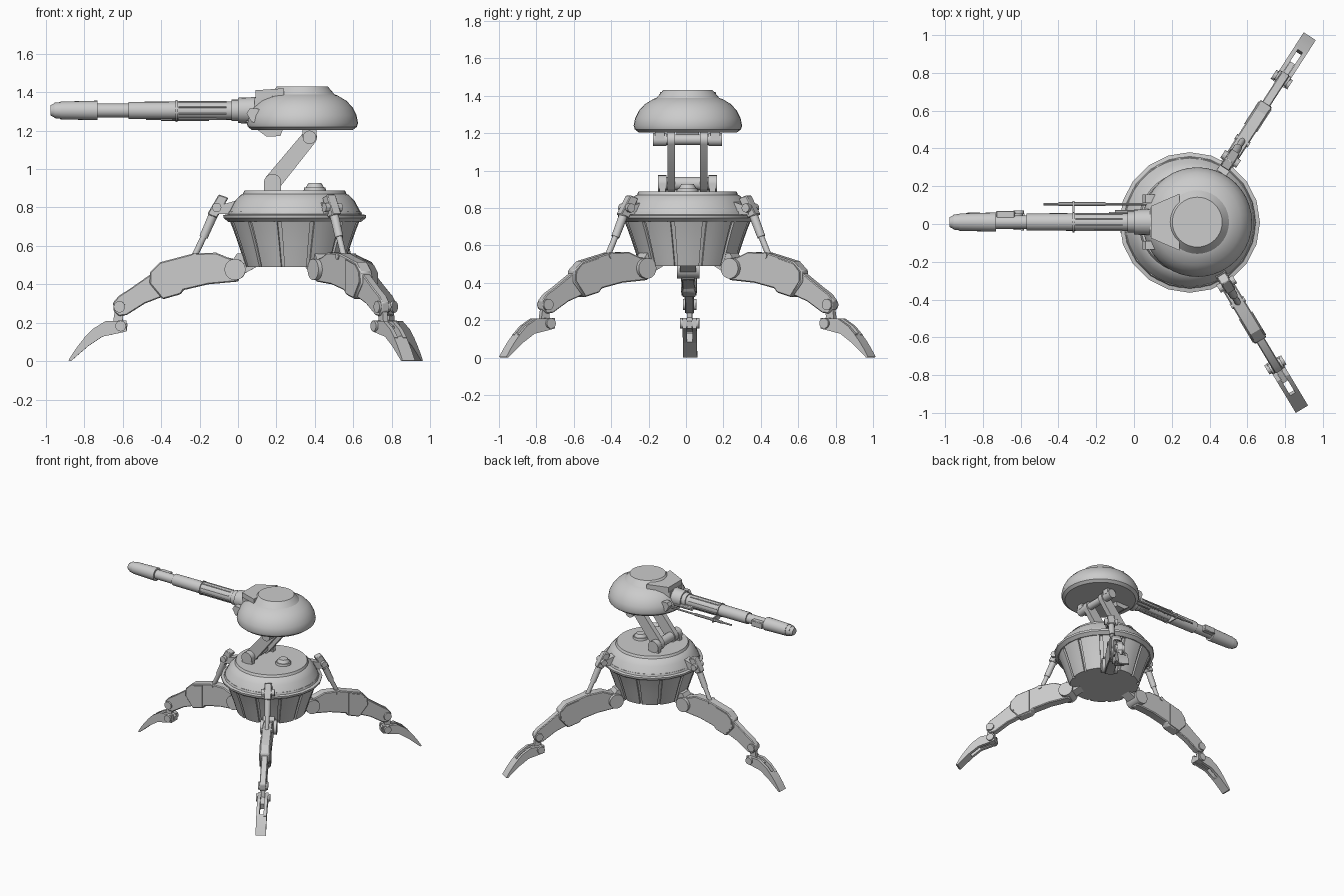
import bpy, bmesh
from math import cos, sin, pi, radians
from mathutils import Vector, Matrix

if "Cube" in bpy.data.objects:
    bpy.data.objects.remove(bpy.data.objects["Cube"])

HUB = Matrix.Translation((0.295, 0.008, 0))
GUN_Y, GUN_Z = 0.01, 1.305


def finish(name, bm, mat=Matrix(), bevel=0.0):
    bmesh.ops.remove_doubles(bm, verts=bm.verts, dist=1e-5)
    bmesh.ops.recalc_face_normals(bm, faces=bm.faces)
    me = bpy.data.meshes.new(name)
    bm.to_mesh(me)
    bm.free()
    ob = bpy.data.objects.new(name, me)
    bpy.context.collection.objects.link(ob)
    ob.matrix_world = mat
    if bevel:
        m = ob.modifiers.new("Bevel", "BEVEL")
        m.width, m.segments, m.limit_method = bevel, 1, "ANGLE"
    bpy.ops.object.select_all(action="DESELECT")
    ob.select_set(True)
    bpy.context.view_layer.objects.active = ob
    bpy.ops.object.shade_smooth_by_angle(angle=radians(28))
    return ob


def lathe(name, prof, n, mat=Matrix(), arc=None):
    """Revolve a closed (radius, z) outline; arc=(start, end) gives a capped sector."""
    bm = bmesh.new()
    a0, a1 = arc or (0, 2 * pi)
    rings = []
    for i in range(n + 1):
        a = a0 + (a1 - a0) * i / n
        rings.append([bm.verts.new((r * cos(a), r * sin(a), z)) for r, z in prof])
    k = len(prof)
    for i in range(n):
        for j in range(k if arc else k - 1):
            j2 = (j + 1) % k
            bm.faces.new((rings[i][j], rings[i + 1][j], rings[i + 1][j2], rings[i][j2]))
    if arc:
        bm.faces.new(rings[0])
        bm.faces.new(rings[-1])
    else:
        bmesh.ops.dissolve_degenerate(bm, edges=bm.edges, dist=1e-6)
    return finish(name, bm, mat)


def prism(name, pts, y0, y1, mat=Matrix(), bevel=0.0):
    """Extrude an (x, z) outline from y0 to y1."""
    bm = bmesh.new()
    f = bm.faces.new([bm.verts.new((x, y0, z)) for x, z in pts])
    new = bmesh.ops.extrude_face_region(bm, geom=[f])["geom"]
    bmesh.ops.translate(bm, vec=(0, y1 - y0, 0),
                        verts=[g for g in new if isinstance(g, bmesh.types.BMVert)])
    return finish(name, bm, mat, bevel)


def rod(name, p, q, r1, r2=None, n=16, mat=Matrix()):
    p, q = Vector(p), Vector(q)
    bm = bmesh.new()
    bmesh.ops.create_cone(bm, cap_ends=True, segments=n, radius1=r1,
                          radius2=r1 if r2 is None else r2, depth=(q - p).length)
    rot = (q - p).to_track_quat("Z", "Y").to_matrix().to_4x4()
    bmesh.ops.transform(bm, matrix=Matrix.Translation((p + q) / 2) @ rot, verts=bm.verts)
    return finish(name, bm, mat)


def box(name, lo, hi, mat=Matrix(), bevel=0.0):
    return prism(name, [(lo[0], lo[2]), (hi[0], lo[2]), (hi[0], hi[2]), (lo[0], hi[2])],
                 lo[1], hi[1], mat, bevel)


def pin(name, x, z, half, r, mat=Matrix(), n=16, y=0.0):
    return rod(name, (x, y - half, z), (x, y + half, z), r, n=n, mat=mat)


# Base hull: recessed core, flared panels, rim and upper cap
waist = [(.338, .73), (.318, .68), (.29, .60), (.268, .53), (.255, .49)]
lathe("hull_core", [(0, .73)] + [(r - .014, z) for r, z in waist] + [(0, .49)], 36, HUB)
for i in range(12):
    a = radians(30 * i + 18)
    outline = waist + [(r - .03, z) for r, z in reversed(waist)]
    lathe("hull_panel", outline, 4, HUB, (a, a + radians(26)))
lathe("hull_rim", [(0, .725), (.345, .725), (.37, .745), (.372, .76), (.35, .765),
                   (.345, .78), (0, .78)], 20, HUB)
lathe("hull_cap", [(0, .765), (.348, .765), (.315, .83), (.282, .865), (.27, .87),
                   (.262, .888), (0, .888)], 36, HUB)
rod("cap_knob_base", (.40, .008, .88), (.40, .008, .905), .06, .055)
rod("cap_knob", (.40, .008, .90), (.40, .008, .928), .05, .033)

# Legs: outlines in the (radial, z) plane
thigh = [(.29, .525), (.35, .54), (.41, .565), (.53, .56), (.70, .515), (.752, .465),
         (.755, .404), (.687, .322), (.594, .348), (.578, .37), (.45, .40), (.29, .415)]
shank = [(.70, .46), (.75, .452), (.86, .375), (.915, .34), (.945, .305), (.942, .26),
         (.915, .235), (.875, .24), (.78, .30), (.69, .335)]
ankle = [(.935, .27), (.89, .255), (.895, .215), (.87, .195), (.875, .155), (.93, .15),
         (1.0, .135), (1.01, .18), (.945, .205)]
fork = [(.875, .212), (.985, .208), (1.05, .168), (1.095, .122), (1.075, .078),
        (1.0, .128), (.92, .145), (.875, .155)]
toe = [(1.085, .132), (1.12, .09), (1.15, .048), (1.178, .003), (1.165, 0),
       (1.125, .035), (1.07, .082)]
for angle, shift in ((179.3, 0.0), (57.2, -.005), (-59, -.025)):
    M = HUB @ Matrix.Rotation(radians(angle), 4, "Z") @ Matrix.Translation((shift, 0, 0))
    # hip, thigh, shank
    prism("leg_hip_mount", [(.20, .56), (.30, .56), (.34, .50), (.31, .43), (.20, .49)],
          -.042, .042, M)
    pin("leg_hip_pivot", .31, .477, .06, .055, M, 20)
    prism("leg_thigh", thigh, -.036, .036, M, .006)
    prism("leg_thigh_sleeve", [(.60, .53), (.705, .50), (.74, .46), (.742, .41), (.685, .332),
                               (.60, .355)], -.041, .041, M)
    prism("leg_shank", shank, -.024, .024, M, .005)
    pin("leg_knee_pivot", .912, .283, .036, .03, M)
    # clawed foot with open slot
    prism("leg_ankle", ankle, -.014, .014, M)
    pin("leg_ankle_pivot", .905, .183, .052, .028, M)
    for s in (-1, 1):
        prism("foot_fork", fork, s * .015, s * .038, M)
    prism("foot_toe", toe, -.038, .038, M)
    # hydraulic strut
    prism("strut_bracket", [(.29, .84), (.36, .82), (.41, .80), (.41, .765), (.30, .765)],
          -.03, .03, M)
    prism("strut_housing", [(.345, .85), (.395, .868), (.455, .765), (.405, .745)],
          -.027, .027, M, .005)
    pin("strut_top_pivot", .405, .80, .05, .024, M, 12)
    rod("strut_barrel", (.42, 0, .77), (.475, 0, .645), .024, .022, mat=M)
    rod("strut_piston", (.47, 0, .655), (.525, 0, .54), .016, mat=M)
    pin("strut_foot_pivot", .52, .545, .042, .016, M, 12)

# Lifting arms between base and head
def capsule(p, q, rp, rq, n=8):
    d = Vector((q[0] - p[0], q[1] - p[1])).normalized()
    u = Vector((-d.y, d.x))
    pts = []
    for c, r, sg in ((p, rp, -1), (q, rq, 1)):
        for i in range(n + 1):
            t = pi * i / n
            pts.append(Vector(c) + sg * r * (-u * cos(t) + d * sin(t)))
    return pts


for s in (-1, 1):
    prism("lift_arm", capsule((.18, .93), (.372, 1.165), .045, .04),
          .008 + s * .068, .008 + s * .108)
    pin("lift_lower_cap", .18, .93, .023, .045, y=.008 + s * .134, n=20)
    box("lift_lower_lug", (.135, .008 + s * .134 - .017, .87),
        (.225, .008 + s * .134 + .017, .93))
    pin("lift_upper_cap", .372, 1.165, .037, .035, y=.008 + s * .148, n=20)
    box("lift_upper_lug", (.335, .008 + s * .148 - .025, 1.165),
        (.409, .008 + s * .148 + .025, 1.22))
pin("lift_lower_shaft", .18, .93, .12, .036, y=.008)
pin("lift_upper_shaft", .372, 1.165, .12, .028, y=.008)

# Head: domed turret
HEAD = Matrix.Translation((.335, .01, 0))
lathe("head_dome", [(0, 1.203), (.262, 1.203), (.284, 1.22), (.29, 1.24), (.282, 1.28),
                    (.262, 1.32), (.23, 1.355), (.185, 1.382), (.168, 1.388),
                    (.132, 1.43), (0, 1.43)], 40, HEAD)

# Gun mantlet: wedge hulls in front of the dome
def hull(name, pts):
    bm = bmesh.new()
    for p in pts:
        bm.verts.new(p)
    bmesh.ops.convex_hull(bm, input=bm.verts)
    bmesh.ops.dissolve_limit(bm, angle_limit=.01, verts=bm.verts, edges=bm.edges)
    return finish(name, bm)


hull("mantlet", [(x, GUN_Y + s * w, z) for s in (-1, 1) for x, w, z in
                 ((.085, .075, 1.37), (.085, .075, 1.25), (.25, .15, 1.385), (.25, .15, 1.21))])
hull("mantlet_roof", [(x, GUN_Y + s * w, z) for s in (-1, 1) for x, w, z in
                      ((.09, .085, 1.37), (.09, .085, 1.41), (.24, .15, 1.385), (.24, .15, 1.42))])
prism("mantlet_chin", [(.04, 1.25), (.12, 1.19), (.15, 1.168), (.22, 1.172), (.24, 1.22),
                       (.10, 1.27)], GUN_Y - .06, GUN_Y + .06)
for s in (-1, 1):
    prism("mantlet_cheek", [(.045, 1.29), (.06, 1.315), (.10, 1.315), (.25, 1.25),
                            (.25, 1.21), (.07, 1.245)], GUN_Y + s * .10, GUN_Y + s * .145)

# Gun barrel sections along x
for name, x0, x1, r0, r1 in (
        ("gun_collar", .10, 0, .07, .066), ("gun_ring", .01, -.035, .056, .056),
        ("gun_jacket", 0, -.57, .047, .045), ("gun_barrel", -.55, -.74, .036, .036),
        ("muzzle_brake", -.73, -.925, .051, .046), ("muzzle_cone", -.92, -.955, .044, .04),
        ("muzzle_tip", -.95, -.977, .04, .026)):
    rod(name, (x0, GUN_Y, GUN_Z), (x1, GUN_Y, GUN_Z), r0, r1, 20)
box("muzzle_vent", (-.73, GUN_Y + .02, 1.28), (-.63, GUN_Y + .06, 1.33), bevel=.005)
for i in range(8):
    a = 2 * pi * (i + .5) / 8
    o = Vector((0, GUN_Y + .047 * cos(a), GUN_Z + .047 * sin(a)))
    rod("jacket_rib", o + Vector((-.31, 0, 0)), o + Vector((-.06, 0, 0)), .005, n=6)

# Side sensor rod with its clamp
rod("side_rod", (-.48, .105, 1.262), (.10, .105, 1.262), .007, n=8)
rod("side_rod_sleeve", (-.40, .105, 1.262), (-.15, .105, 1.262), .011, n=8)
rod("rod_clamp_ring", (-.326, GUN_Y, GUN_Z), (-.316, GUN_Y, GUN_Z), .054, n=16)
box("rod_clamp_arm", (-.326, .03, 1.245), (-.316, .122, 1.28))
rod("feed_tube", (-.10, .06, 1.275), (.10, .06, 1.275), .016, n=10)
